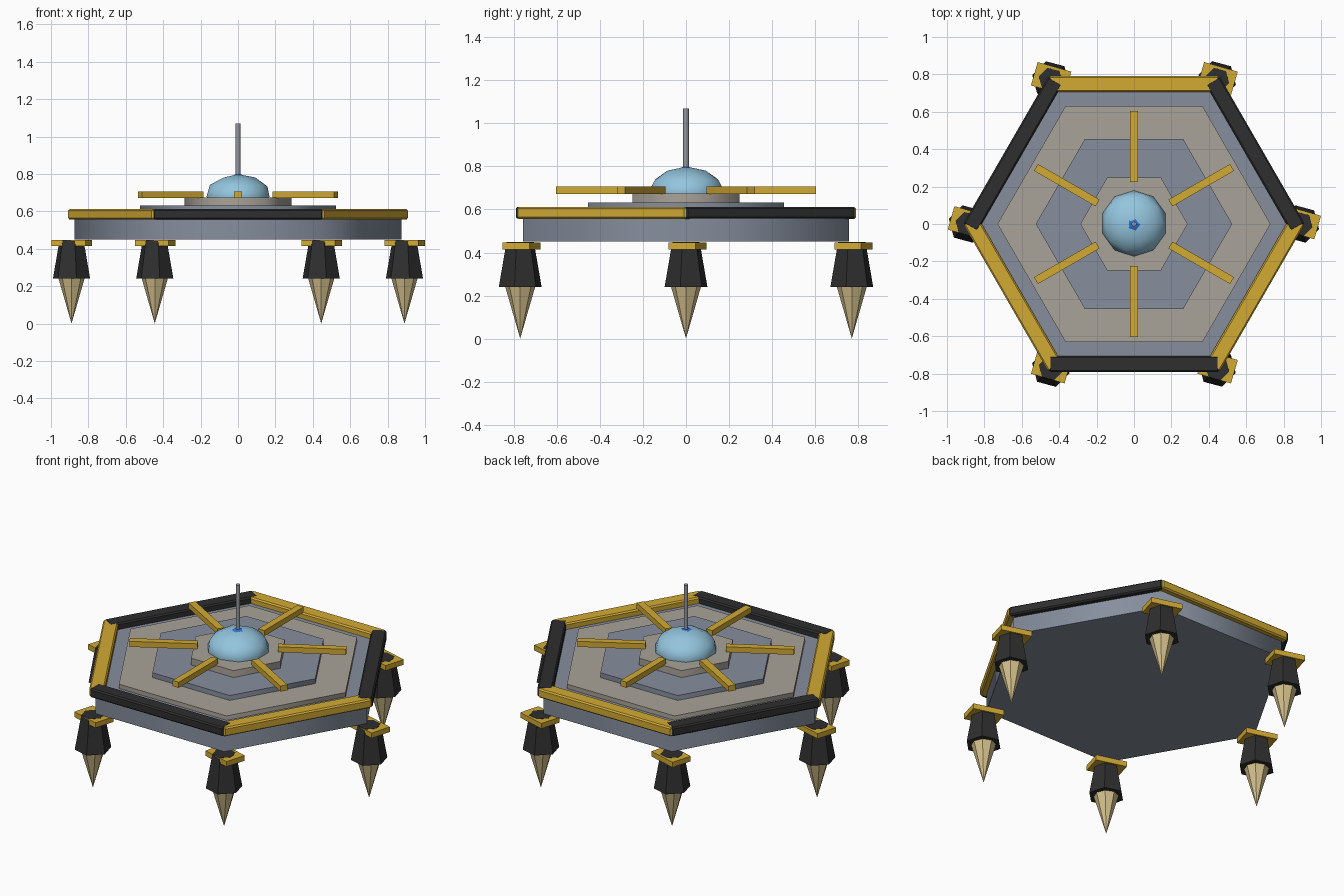
import bpy, math
from mathutils import Vector

if "Cube" in bpy.data.objects:
    bpy.data.objects.remove(bpy.data.objects["Cube"])


def mat(name, srgb):
    m = bpy.data.materials.new(name)
    lin = [((c / 255 + 0.055) / 1.055) ** 2.4 for c in srgb]
    m.diffuse_color = (*lin, 1)
    m.use_nodes = True
    m.node_tree.nodes["Principled BSDF"].inputs["Base Color"].default_value = m.diffuse_color
    return m


GREY = mat("blue_grey", (134, 143, 158))
TAN = mat("stone_tan", (170, 163, 152))
GOLD = mat("gold", (210, 170, 52))
BLACK = mat("black", (46, 46, 46))
GLASS = mat("pale_blue", (148, 197, 222))
BLUE = mat("bright_blue", (48, 116, 220))
SPIKE = mat("sand", (212, 192, 140))
STEEL = mat("steel", (150, 152, 158))


def finish(name, m, smooth=None):
    o = bpy.context.object
    o.name = name
    o.data.materials.append(m)
    if smooth:
        bpy.ops.object.shade_smooth_by_angle(angle=math.radians(smooth))
    return o


def cone(name, m, sides, r0, r1, z0, z1, x=0, y=0, turn=0, smooth=None):
    bpy.ops.mesh.primitive_cone_add(vertices=sides, radius1=r0, radius2=r1, depth=z1 - z0,
                                    location=(x, y, (z0 + z1) / 2),
                                    rotation=(0, 0, math.radians(turn)))
    return finish(name, m, smooth)


def box(name, m, size, loc, turn, bevel=0):
    bpy.ops.mesh.primitive_cube_add(size=1, location=loc)
    o = finish(name, m)
    o.scale = size
    bpy.ops.object.transform_apply(location=False, rotation=False, scale=True)
    o.rotation_euler.z = math.radians(turn)
    if bevel:
        b = o.modifiers.new("bevel", 'BEVEL')
        b.width = bevel
        b.segments = 1
    return o


# stepped hexagonal platform (cone vertices start on +y, so turn to put corners on x)
for name, m, r, z0, z1 in (("hull", GREY, 0.874, 0.45, 0.575),
                           ("lower_deck", TAN, 0.73, 0.57, 0.602),
                           ("middle_deck", GREY, 0.525, 0.60, 0.632),
                           ("upper_deck", TAN, 0.287, 0.63, 0.674)):
    cone(name, m, 6, r, r, z0, z1, turn=30, smooth=65)

# rim beams and radial spokes, one per hexagon side
for i in range(6):
    deg = 30 + 60 * i
    c, s = math.cos(math.radians(deg)), math.sin(math.radians(deg))
    dark = i % 2 == 0
    box(f"rim_beam_{i}", BLACK if dark else GOLD, (0.086, 0.908, 0.055),
        (0.748 * c, 0.748 * s, 0.584 + (0.001 if dark else 0)), deg, 0.008)
    box(f"spoke_{i}", GOLD, (0.38, 0.042, 0.034), (0.415 * c, 0.415 * s, 0.689), deg)

# legs at the hexagon corners: bracket, tapered block and spike
for i in range(6):
    a = math.radians(60 * i)
    x, y = 0.89 * math.cos(a), 0.89 * math.sin(a)
    box(f"leg_bracket_{i}", GOLD, (0.187, 0.13, 0.032), (x + 0.002, y + 0.007, 0.431), -16)
    cone(f"leg_block_{i}", BLACK, 6, 0.103, 0.066, 0.24, 0.448, x, y, 15)
    cone(f"leg_spike_{i}", SPIKE, 8, 0, 0.07, 0.0, 0.242, x, y)

# low-poly dome
bpy.ops.mesh.primitive_ico_sphere_add(subdivisions=2, radius=0.18, location=(0, 0.003, 0.68))
dome = finish("dome", GLASS, 60)
dome.scale = (0.98, 0.98, 0.66)

# gem on the dome and mast
bpy.ops.mesh.primitive_ico_sphere_add(subdivisions=1, radius=0.055, location=(0, 0, 0.775))
finish("gem", BLUE).scale = (1, 1, 0.5)
cone("mast", STEEL, 10, 0.013, 0.013, 0.77, 1.07, smooth=40)
